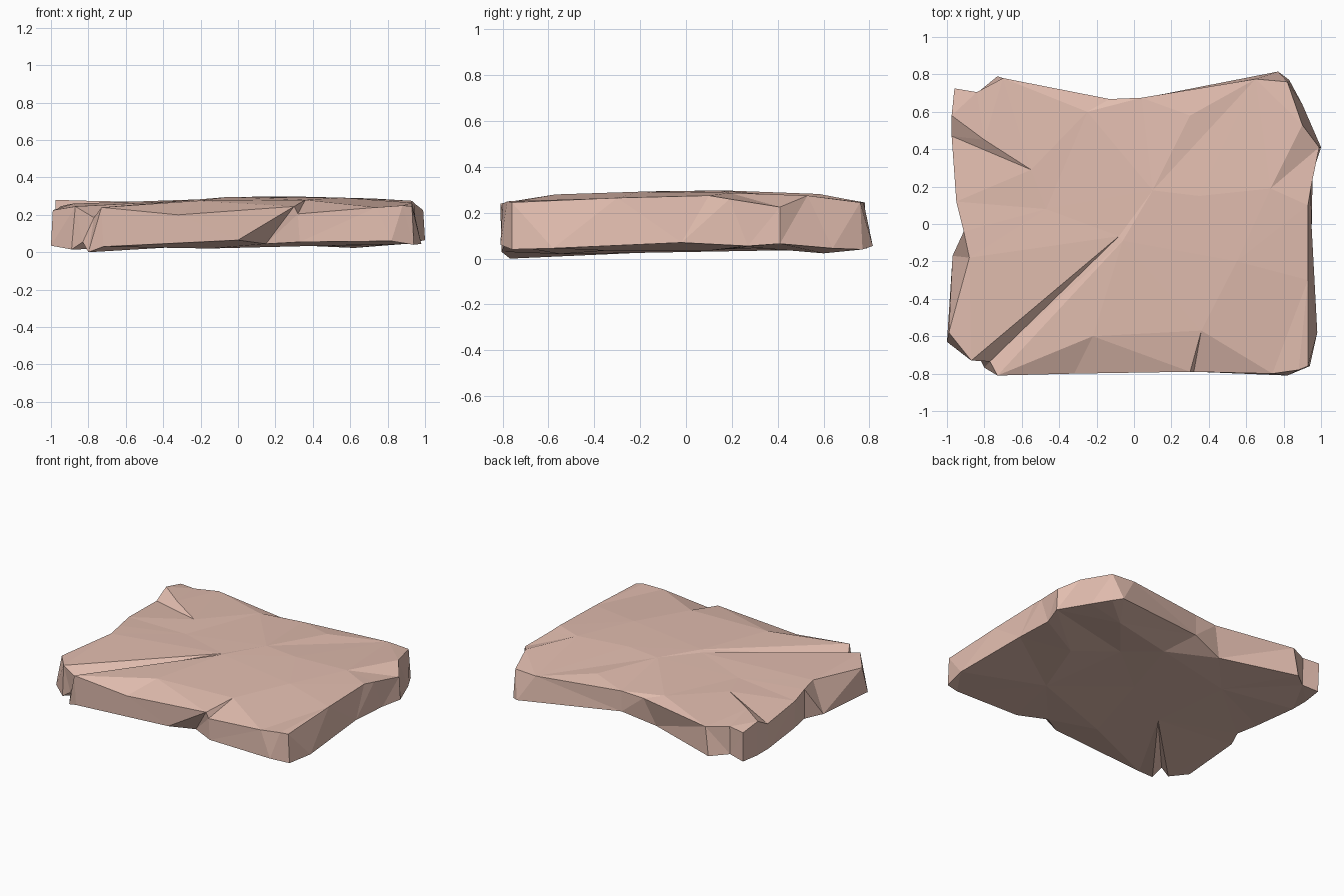
import bpy, bmesh
from mathutils import Vector
from mathutils.geometry import delaunay_2d_cdt

# Upper rim of the slab, counter-clockwise from the front-left crack (x, y, z)
top_rim = [
    (-.73, -.81, .245), (-.32, -.80, .205), (.30, -.79, .25), (.32, -.79, .21),
    (.74, -.80, .245), (.88, -.78, .255), (.93, -.76, .25), (.93, -.30, .27),
    (.93, .10, .28), (.945, .19, .265), (.99, .41, .23), (.90, .53, .28),
    (.82, .76, .25), (.65, .775, .25), (.04, .675, .268), (-.13, .668, .258),
    (-.70, .78, .25), (-.84, .705, .26), (-.96, .725, .255), (-.975, .58, .285),
    (-.975, .47, .225), (-.95, .12, .25), (-.91, -.04, .26), (-.88, -.18, .265),
    (-.99, -.58, .23), (-.87, -.73, .25), (-.77, -.735, .19)]

# Lower rim, matching point for point
low_rim = [
    (-.80, -.768, .005), (-.72, -.805, .035), (.0, -.79, .07), (.15, -.69, .05),
    (.33, -.79, .06), (.82, -.81, .065), (.94, -.76, .045), (.98, -.58, .05),
    (.95, -.02, .075), (.955, .27, .06), (1.0, .41, .07), (.90, .64, .05),
    (.83, .77, .045), (.77, .815, .06), (.04, .672, .12), (-.20, .62, .06),
    (-.73, .79, .05), (-.84, .70, .06), (-.955, .72, .045), (-.97, .58, .04),
    (-.97, .45, .04), (-.94, .12, .05), (-.91, -.04, .05), (-.97, -.17, .05),
    (-1.0, -.63, .04), (-.89, -.715, .02), (-.83, -.71, .06)]
N = len(top_rim)

# Inner points of the top: crack tips, ridge and worn dips
top_inner = [
    (-.08, -.065, .292), (-.06, -.09, .30), (.10, .18, .302), (-.22, -.60, .28),
    (.36, -.57, .285), (.73, .19, .292), (-.55, .29, .275), (-.80, .45, .28),
    (-.25, .60, .282), (-.47, .08, .272), (.35, .15, .302), (.55, -.20, .297),
    (.30, .58, .287)]
top_creases = [(25, N), (26, N), (0, N + 1), (N, N + 1), (N + 1, N + 2), (N + 2, 13),
               (N + 1, N + 3), (3, N + 4), (10, N + 5), (19, N + 7), (N + 7, N + 6),
               (20, N + 6), (14, N + 8), (1, N + 3)]

# Inner points of the underside: crack tips and shallow hollows
low_inner = [
    (-.38, -.21, .03), (.14, .47, .05), (.35, .28, .055), (.0, .0, .045),
    (.45, -.35, .04), (.62, .60, .028), (-.45, .35, .04), (-.15, -.55, .025),
    (.62, .10, .04)]
low_creases = [(25, N), (26, N), (0, N), (14, N + 1), (15, N + 1), (10, N + 2)]


def add_cap(bm, rim, inner, creases):
    """Triangulated cap honouring the crease lines; returns its rim vertices."""
    pts = rim + inner
    verts = [bm.verts.new(p) for p in pts]
    flat, _, tris, src, _, _ = delaunay_2d_cdt(
        [Vector(p[:2]) for p in pts], creases, [list(range(N))], 1, 1e-6)
    for t in tris:
        if all(src[i] for i in t):
            bm.faces.new([verts[src[i][0]] for i in t])
    return verts[:N]


bm = bmesh.new()
upper = add_cap(bm, top_rim, top_inner, top_creases)
lower = add_cap(bm, low_rim, low_inner, low_creases)

# Broken side walls between both rims
for i in range(N):
    j = (i + 1) % N
    bm.faces.new((lower[i], lower[j], upper[j], upper[i]))
bmesh.ops.triangulate(bm, faces=bm.faces[:])
bmesh.ops.recalc_face_normals(bm, faces=bm.faces[:])

mesh = bpy.data.meshes.new("stone_slab")
bm.to_mesh(mesh)
bm.free()

# Single flat stone colour
stone = bpy.data.materials.new("dusty pink stone")
stone.diffuse_color = (.76, .51, .43, 1)
mesh.materials.append(stone)
slab = bpy.data.objects.new("stone_slab", mesh)
bpy.context.collection.objects.link(slab)
slab.location.z = -.005
